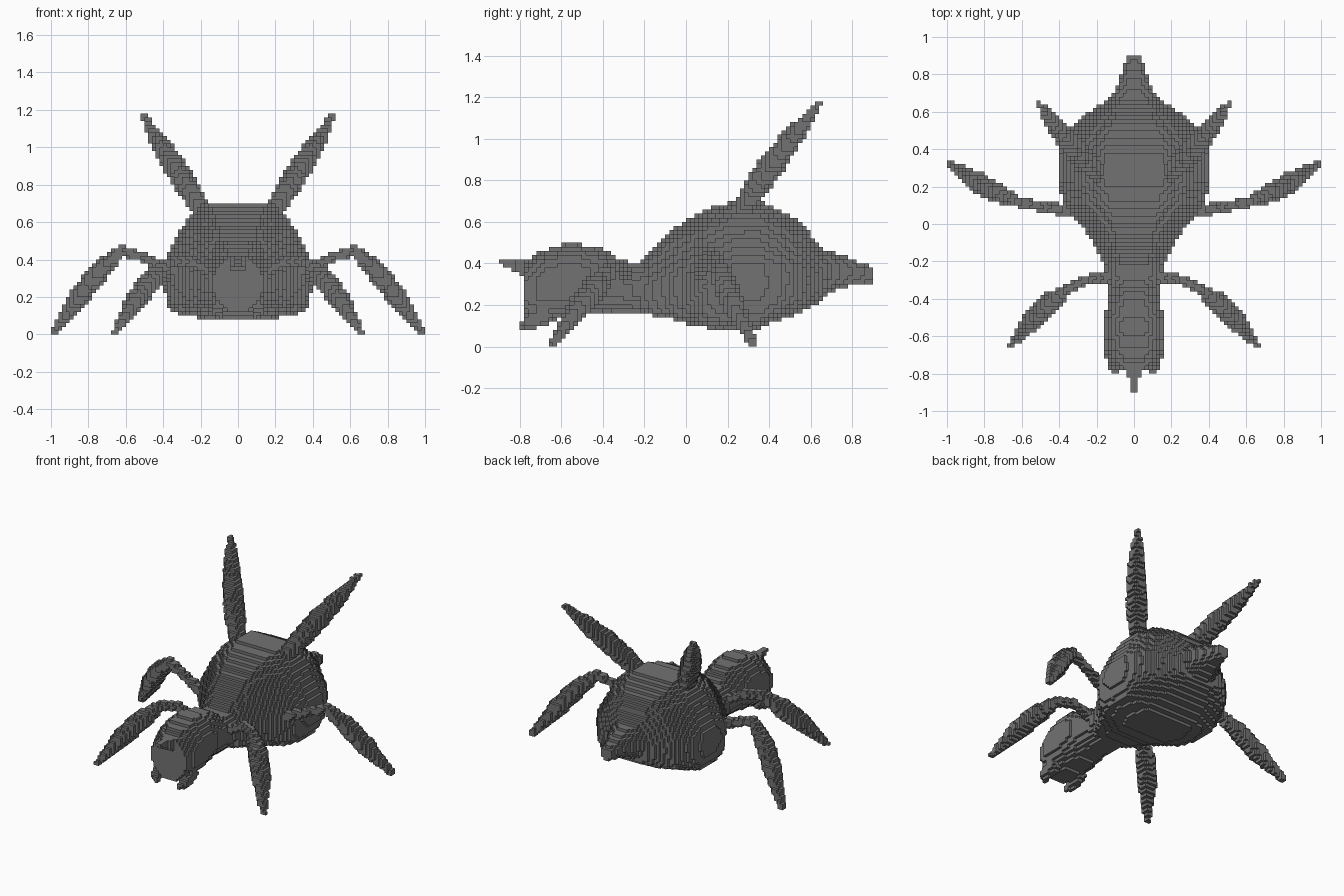
import bpy, bmesh, math
from mathutils import Vector

cube = bpy.data.objects.get("Cube")
if cube:
    bpy.data.objects.remove(cube, do_unlink=True)

CELL = 0.02
mat = bpy.data.materials.new("dark grey")
mat.use_nodes = True
GREY = (0.17, 0.17, 0.17, 1)
mat.diffuse_color = GREY
mat.node_tree.nodes["Principled BSDF"].inputs["Base Color"].default_value = GREY

filled = {}   # cell -> part name; the first part to claim a cell keeps it


def span(a, b):
    return range(math.floor(a / CELL), math.ceil(b / CELL) + 1)


def centre(i, j, k):
    return Vector((i + 0.5, j + 0.5, k + 0.5)) * CELL


def lerp_table(rows, t):
    """Interpolate the rows (key, values...) at key t."""
    for a, b in zip(rows, rows[1:]):
        if a[0] <= t <= b[0]:
            f = (t - a[0]) / (b[0] - a[0])
            return [p + (q - p) * f for p, q in zip(a[1:], b[1:])]
    return None


def loft(name, stations, section):
    """Fill a solid from stations (y, half width, bottom, top) and a side profile."""
    for j in span(stations[0][0], stations[-1][0]):
        row = lerp_table(stations, (j + 0.5) * CELL)
        if not row:
            continue
        half, low, high = row
        for k in span(low, high):
            side = lerp_table(section, ((k + 0.5) * CELL - low) / (high - low))
            if side:
                for i in span(-half, half):
                    if abs((i + 0.5) * CELL) <= half * side[0]:
                        filled.setdefault((i, j, k), name)


def limb(name, points):
    """Fill a tapered limb through points (x, y, z, radius), on both sides."""
    for a, b in zip(points, points[1:]):
        pa, pb = Vector(a[:3]), Vector(b[:3])
        axis, r = pb - pa, max(a[3], b[3])
        box = [span(min(u, v) - r, max(u, v) + r) for u, v in zip(pa, pb)]
        for i in box[0]:
            for j in box[1]:
                for k in box[2]:
                    p = centre(i, j, k)
                    t = min(1, max(0, (p - pa).dot(axis) / axis.length_squared))
                    if k >= 0 and (p - pa - axis * t).length <= a[3] + (b[3] - a[3]) * t:
                        filled.setdefault((i, j, k), "left_" + name)
                        filled.setdefault((-1 - i, j, k), "right_" + name)


# Abdomen, narrowing forwards into the neck
loft("abdomen", [
    (-0.22, 0.16, 0.16, 0.41), (-0.1, 0.22, 0.14, 0.54), (0, 0.29, 0.11, 0.61),
    (0.1, 0.38, 0.09, 0.66), (0.22, 0.4, 0.08, 0.70), (0.36, 0.4, 0.09, 0.70),
    (0.45, 0.38, 0.13, 0.66), (0.54, 0.32, 0.16, 0.61), (0.65, 0.17, 0.22, 0.48)],
    [(0, 0.45), (0.06, 0.88), (0.15, 0.96), (0.35, 1), (0.5, 0.98), (0.65, 0.86),
     (0.85, 0.7), (0.95, 0.5), (1, 0.35)])

# Tail spike
ROUND = [(0, 0.4), (0.12, 0.75), (0.35, 1), (0.65, 1), (0.88, 0.75), (1, 0.4)]
loft("tail", [(0.62, 0.17, 0.22, 0.49), (0.72, 0.1, 0.27, 0.45),
              (0.8, 0.07, 0.3, 0.42), (0.9, 0.04, 0.31, 0.38)], ROUND)

# Head with its neck
loft("head", [(-0.78, 0.13, 0.13, 0.4), (-0.7, 0.16, 0.12, 0.46),
              (-0.56, 0.17, 0.14, 0.5), (-0.4, 0.14, 0.16, 0.47),
              (-0.3, 0.14, 0.16, 0.41), (-0.2, 0.16, 0.16, 0.41)], ROUND)

# Nose horn
loft("nose_horn", [(-0.9, 0.021, 0.395, 0.42), (-0.84, 0.025, 0.37, 0.42),
                   (-0.76, 0.06, 0.33, 0.42)], [(0, 1), (1, 1)])

# Mandibles, legs and raised wings
limb("mandible", [(0.1, -0.68, 0.15, 0.045), (0.11, -0.75, 0.12, 0.035),
                  (0.09, -0.785, 0.1, 0.021)])
limb("front_leg", [(0.12, -0.28, 0.32, 0.03), (0.26, -0.3, 0.39, 0.025),
                   (0.36, -0.35, 0.39, 0.03), (0.46, -0.43, 0.29, 0.06),
                   (0.55, -0.52, 0.18, 0.055), (0.66, -0.65, 0.01, 0.016)])
limb("rear_leg", [(0.34, 0.07, 0.34, 0.035), (0.48, 0.09, 0.4, 0.025),
                  (0.62, 0.12, 0.45, 0.03), (0.74, 0.17, 0.34, 0.055),
                  (0.85, 0.23, 0.2, 0.055), (0.985, 0.325, 0.01, 0.018)])
limb("wing", [(0.19, 0.27, 0.66, 0.05), (0.26, 0.34, 0.77, 0.06),
              (0.34, 0.43, 0.9, 0.062), (0.43, 0.54, 1.04, 0.045),
              (0.505, 0.64, 1.165, 0.018)])

# Build each part from the exposed sides of its cells
DIRS = [Vector(d) for d in ((1, 0, 0), (0, 1, 0), (0, 0, 1))]
for name in sorted(set(filled.values())):
    bm, corners = bmesh.new(), {}

    def vert(p):
        key = tuple(round(c / CELL) for c in p)
        if key not in corners:
            corners[key] = bm.verts.new(Vector(key) * CELL)
        return corners[key]

    for cell, owner in filled.items():
        if owner != name:
            continue
        for a in range(3):
            u, v = DIRS[(a + 1) % 3] * CELL / 2, DIRS[(a + 2) % 3] * CELL / 2
            for s in (1, -1):
                near = list(cell)
                near[a] += s
                if tuple(near) in filled:
                    continue
                c = centre(*cell) + DIRS[a] * s * CELL / 2
                quad = [c - u - v, c + u - v, c + u + v, c - u + v]
                bm.faces.new([vert(p) for p in quad[::s]])
    mesh = bpy.data.meshes.new(name)
    bm.to_mesh(mesh)
    bm.free()
    mesh.materials.append(mat)
    bpy.context.collection.objects.link(bpy.data.objects.new(name, mesh))
